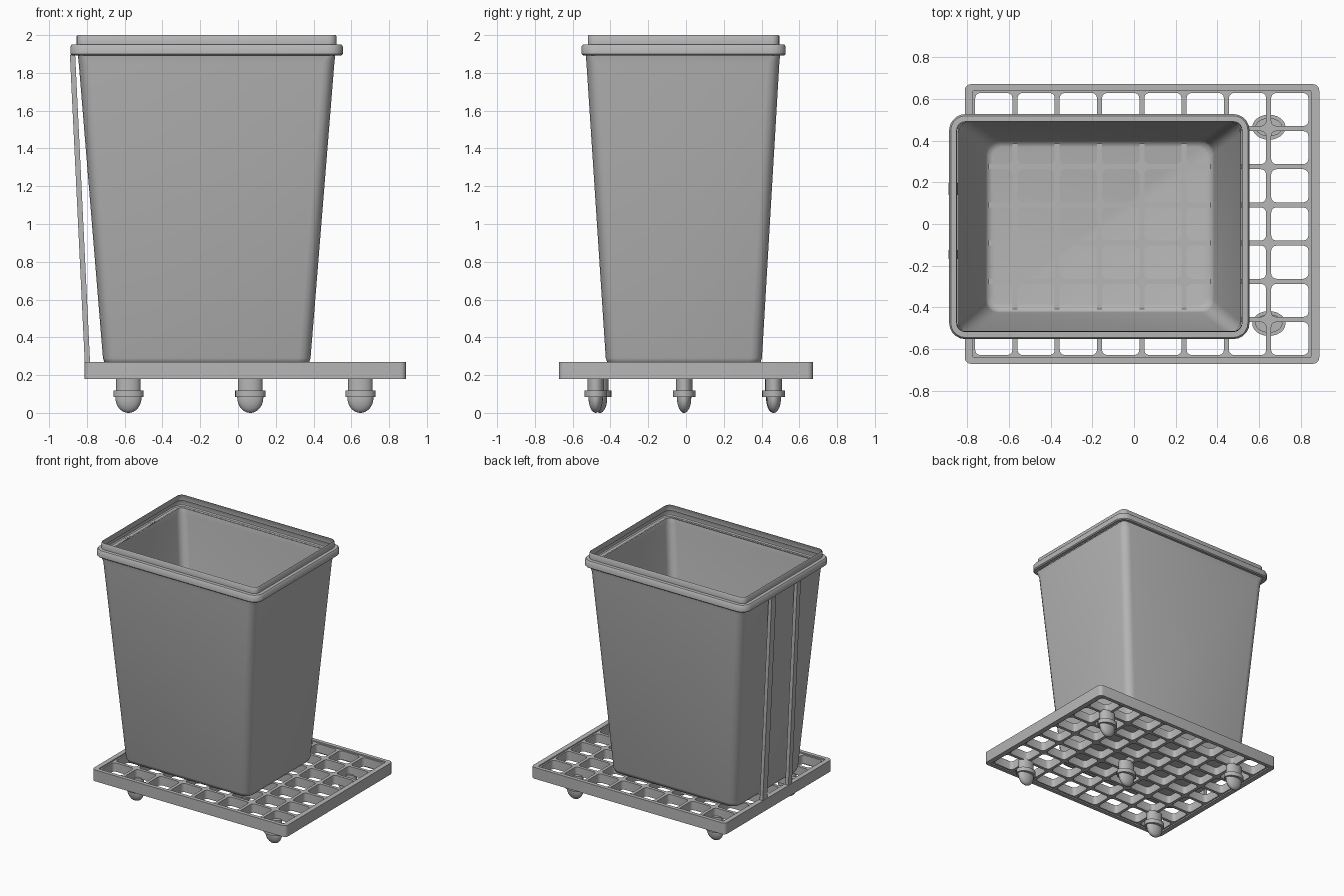
import bpy, bmesh, math

if "Cube" in bpy.data.objects:
    bpy.data.objects.remove(bpy.data.objects["Cube"])

grey = bpy.data.materials.new("neutral_grey")
grey.diffuse_color = (0.47, 0.47, 0.47, 1)
grey.use_nodes = True
grey.node_tree.nodes["Principled BSDF"].inputs["Base Color"].default_value = grey.diffuse_color


def ring(x0, x1, y0, y1, z, r=0.0, n=0):
    """Counter-clockwise rounded rectangle; n = segments per corner (0 = square)."""
    pts = []
    corners = [(x1 - r, y1 - r), (x0 + r, y1 - r), (x0 + r, y0 + r), (x1 - r, y0 + r)]
    for k, (cx, cy) in enumerate(corners):
        for i in range(n + 1):
            a = math.pi / 2 * (k + (i / n if n else 0))
            pts.append((cx + r * math.cos(a), cy + r * math.sin(a), z))
    return pts


def oval(cx, cy, rx, ry, z, n=24):
    return [(cx + rx * math.cos(2 * math.pi * i / n),
             cy + ry * math.sin(2 * math.pi * i / n), z) for i in range(n)]


def loft(bm, rings, start=True, end=True, closed=False):
    vs = [[bm.verts.new(p) for p in r] for r in rings]
    n = len(vs[0])
    pairs = list(zip(vs, vs[1:]))
    if closed:
        pairs.append((vs[-1], vs[0]))
    for a, b in pairs:
        for i in range(n):
            j = (i + 1) % n
            bm.faces.new((a[i], a[j], b[j], b[i]))
    if start and not closed:
        bm.faces.new(vs[0][::-1])
    if end and not closed:
        bm.faces.new(vs[-1])


def finish(name, bm, angle=None):
    me = bpy.data.meshes.new(name)
    bm.to_mesh(me)
    bm.free()
    ob = bpy.data.objects.new(name, me)
    bpy.context.collection.objects.link(ob)
    me.materials.append(grey)
    if angle:
        bpy.ops.object.select_all(action='DESELECT')
        ob.select_set(True)
        bpy.context.view_layer.objects.active = ob
        bpy.ops.object.shade_smooth_by_angle(angle=math.radians(angle))
    return ob


# Tapered bin body: floor, rounded floor edge, sloping walls, open top
bm = bmesh.new()
loft(bm, [ring(-0.68, 0.35, -0.39, 0.37, 0.255, 0.05, 4),
          ring(-0.705, 0.375, -0.415, 0.393, 0.262, 0.06, 4),
          ring(-0.715, 0.384, -0.425, 0.402, 0.29, 0.06, 4),
          ring(-0.843, 0.510, -0.527, 0.494, 1.85, 0.06, 4),
          ring(-0.848, 0.515, -0.531, 0.498, 1.895, 0.035, 4)], end=False)
finish("bin_body", bm, 100)

# Hollow bead around the rim with the upright lip above it
bm = bmesh.new()
profile = [(0.0, 1.895), (0.030, 1.893), (0.038, 1.900), (0.038, 1.940),
           (0.030, 1.950), (0.004, 1.951), (0.004, 1.995), (0.0, 2.0)]
loft(bm, [ring(-0.85 - d, 0.517 + d, -0.515 - d, 0.49 + d, z, 0.04 + d, 5)
          for d, z in profile], start=False, end=False)
finish("bin_rim", bm, 40)

# Platform frame
X0, X1, Y0, Y1 = -0.813, 0.89, -0.672, 0.672
IX0, IX1, IY0, IY1 = -0.775, 0.850, -0.642, 0.642
bm = bmesh.new()
loft(bm, [ring(X0, X1, Y0, Y1, 0.18, 0.03, 4), ring(X0, X1, Y0, Y1, 0.27, 0.03, 4),
          ring(IX0, IX1, IY0, IY1, 0.27, 0.008, 4),
          ring(IX0, IX1, IY0, IY1, 0.18, 0.008, 4)], closed=True)
finish("platform_frame", bm, 35)

# Platform grid: 8 x 7 cells, each with a rounded opening
bm = bmesh.new()
NX, NY, SEG, HALF = 8, 7, 3, 0.012
dx, dy = (IX1 - IX0) / NX, (IY1 - IY0) / NY
for i in range(NX):
    for j in range(NY):
        x0, y0 = IX0 + i * dx, IY0 + j * dy
        x1, y1 = x0 + dx, y0 + dy
        walls = []
        for z, up in ((0.19, False), (0.26, True)):
            hole = [bm.verts.new(p) for p in
                    ring(x0 + HALF, x1 - HALF, y0 + HALF, y1 - HALF, z, 0.025, SEG)]
            outer = [bm.verts.new(p) for p in ring(x0, x1, y0, y1, z)]
            walls.append(hole)
            for k in range(4):
                s = k * (SEG + 1)
                corner = [outer[k]] + hole[s:s + SEG + 1][::-1]
                nxt = (s + SEG + 1) % len(hole)
                side = [outer[k], outer[(k + 1) % 4], hole[nxt], hole[s + SEG]]
                for f in (corner, side):
                    bm.faces.new(f if up else f[::-1])
        lo, hi = walls
        for k in range(len(lo)):
            m = (k + 1) % len(lo)
            bm.faces.new((lo[m], lo[k], hi[k], hi[m]))
bmesh.ops.remove_doubles(bm, verts=bm.verts, dist=0.0001)
bmesh.ops.recalc_face_normals(bm, faces=bm.faces)
finish("platform_grid", bm, 35)

# Two leaning straps from the platform edge up to the rim
for name, y, w in (("strap_back", 0.168, 0.028), ("strap_front", -0.147, 0.022)):
    bm = bmesh.new()
    loft(bm, [ring(-0.808, -0.780, y - w, y + w, 0.20),
              ring(-0.890, -0.862, y - w, y + w, 1.895)])
    finish(name, bm)

# Five feet: oval stem, collar and domed wheel
feet = [("foot_left_front", -0.58, -0.455), ("foot_left_back", -0.58, 0.462),
        ("foot_centre", 0.065, -0.01), ("foot_right_front", 0.648, -0.478),
        ("foot_right_back", 0.648, 0.465)]
for name, x, y in feet:
    bm = bmesh.new()
    loft(bm, [oval(x, y, 0.065, 0.044, z) for z in (0.10, 0.20)])
    loft(bm, [oval(x, y, 0.080, 0.060, z) for z in (0.085, 0.118)])
    dome = []
    for k in range(1, 9):
        a = math.pi / 2 * k / 8
        dome.append(oval(x, y, 0.069 * math.sin(a), 0.038 * math.sin(a),
                         0.08 - 0.08 * math.cos(a)))
    dome.insert(0, oval(x, y, 0.003, 0.002, 0.0))
    loft(bm, dome + [oval(x, y, 0.069, 0.038, 0.09)])
    finish(name, bm, 40)
